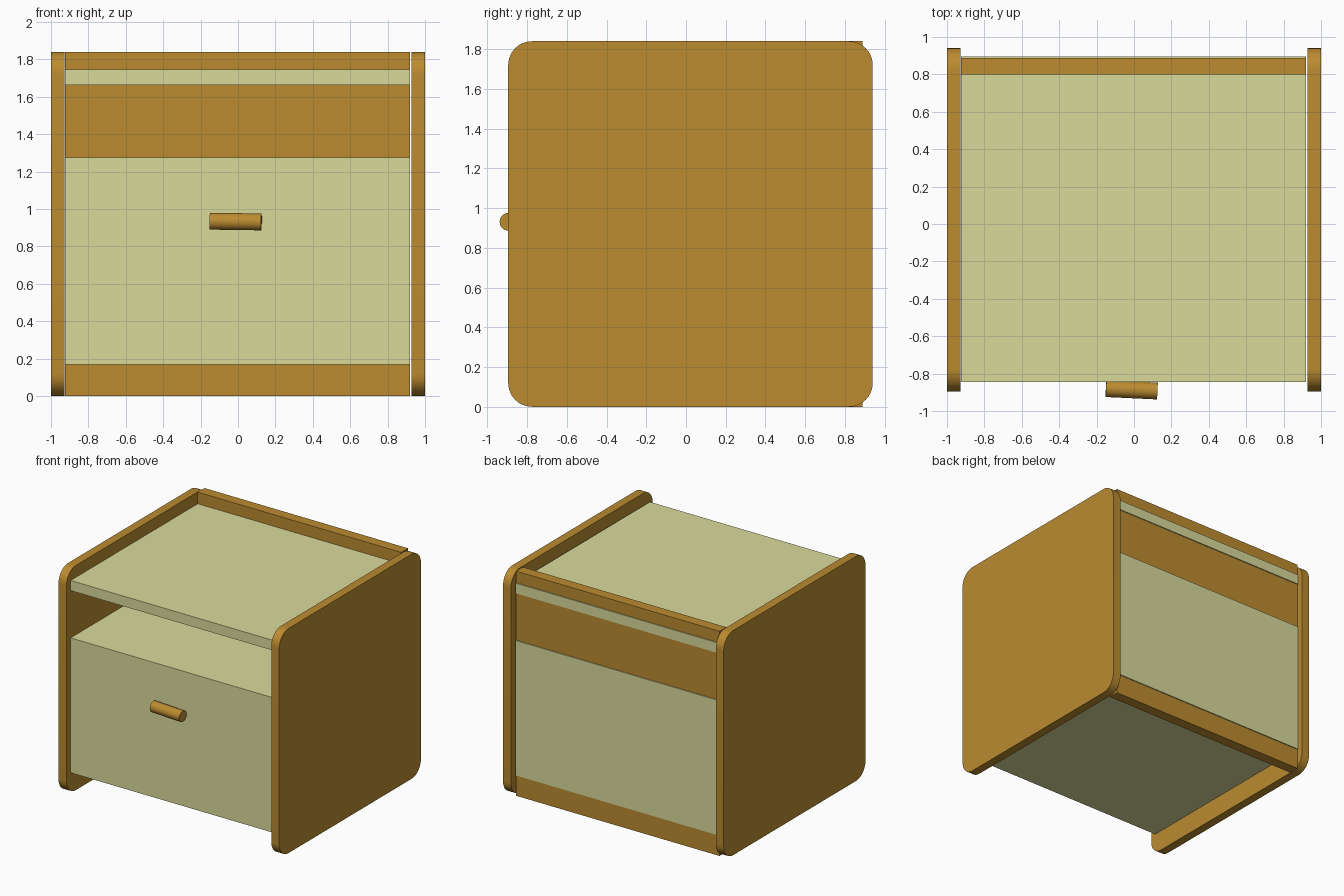
import bpy, bmesh, math
from mathutils import Vector

cube = bpy.data.objects.get("Cube")
if cube:
    bpy.data.objects.remove(cube, do_unlink=True)


def material(name, rgb):
    m = bpy.data.materials.new(name)
    m.use_nodes = True
    m.diffuse_color = (*rgb, 1)
    m.node_tree.nodes["Principled BSDF"].inputs["Base Color"].default_value = (*rgb, 1)
    return m


wood = material("warm wood", (0.50, 0.26, 0.03))
paint = material("pale green paint", (0.70, 0.70, 0.33))


def add_object(name, bm, mat, smooth=False):
    bmesh.ops.recalc_face_normals(bm, faces=bm.faces)
    mesh = bpy.data.meshes.new(name)
    bm.to_mesh(mesh)
    bm.free()
    mesh.materials.append(mat)
    obj = bpy.data.objects.new(name, mesh)
    bpy.context.collection.objects.link(obj)
    if smooth:
        bpy.ops.object.select_all(action="DESELECT")
        obj.select_set(True)
        bpy.context.view_layer.objects.active = obj
        bpy.ops.object.shade_smooth_by_angle(angle=math.radians(30))
    return obj


def box(name, low, high, mat):
    low, high = Vector(low), Vector(high)
    bm = bmesh.new()
    bmesh.ops.create_cube(bm, size=1)
    bmesh.ops.scale(bm, vec=high - low, verts=bm.verts)
    bmesh.ops.translate(bm, vec=(low + high) / 2, verts=bm.verts)
    return add_object(name, bm, mat)


def rounded_panel(name, x0, x1, y0, y1, height, radius, steps=10):
    """Upright panel with four rounded corners, extruded along x."""
    bm = bmesh.new()
    corners = [(y1, height), (y0, height), (y0, 0), (y1, 0)]
    middle = Vector(((y0 + y1) / 2, height / 2))
    verts = []
    for i, (y, z) in enumerate(corners):
        cy = y + math.copysign(radius, middle.x - y)
        cz = z + math.copysign(radius, middle.y - z)
        for s in range(steps + 1):
            a = math.pi / 2 * (i + s / steps)
            verts.append(bm.verts.new((x0, cy + radius * math.cos(a), cz + radius * math.sin(a))))
    face = bm.faces.new(verts)
    extruded = bmesh.ops.extrude_face_region(bm, geom=[face], use_keep_orig=True)
    moved = [v for v in extruded["geom"] if isinstance(v, bmesh.types.BMVert)]
    bmesh.ops.translate(bm, vec=(x1 - x0, 0, 0), verts=moved)
    return add_object(name, bm, wood, smooth=True)


def rod(name, start, end, radius, mat):
    start, end = Vector(start), Vector(end)
    axis = end - start
    bm = bmesh.new()
    bmesh.ops.create_cone(bm, cap_ends=True, segments=32, radius1=radius,
                          radius2=radius, depth=axis.length)
    bmesh.ops.rotate(bm, matrix=axis.to_track_quat("Z", "Y").to_matrix(), verts=bm.verts)
    bmesh.ops.translate(bm, vec=(start + end) / 2, verts=bm.verts)
    return add_object(name, bm, mat, smooth=True)


# Side panels
rounded_panel("left_side_panel", 0.928, 1, -0.895, 0.94, 1.84, 0.12)
rounded_panel("right_side_panel", -1, -0.928, -0.895, 0.94, 1.84, 0.12)

# Back board, with the shelf and drawer showing through it
left, right = 0.919, -0.925
box("back_board", (right, 0.8, 0), (left, 0.888, 1.84), wood)
box("top_shelf", (right, -0.845, 1.662), (left, 0.896, 1.745), paint)
box("drawer", (right, -0.845, 0.17), (left, 0.896, 1.275), paint)

# Slightly tilted drawer handle
rod("drawer_handle", (-0.15, -0.88, 0.935), (0.125, -0.893, 0.931), 0.045, wood)
